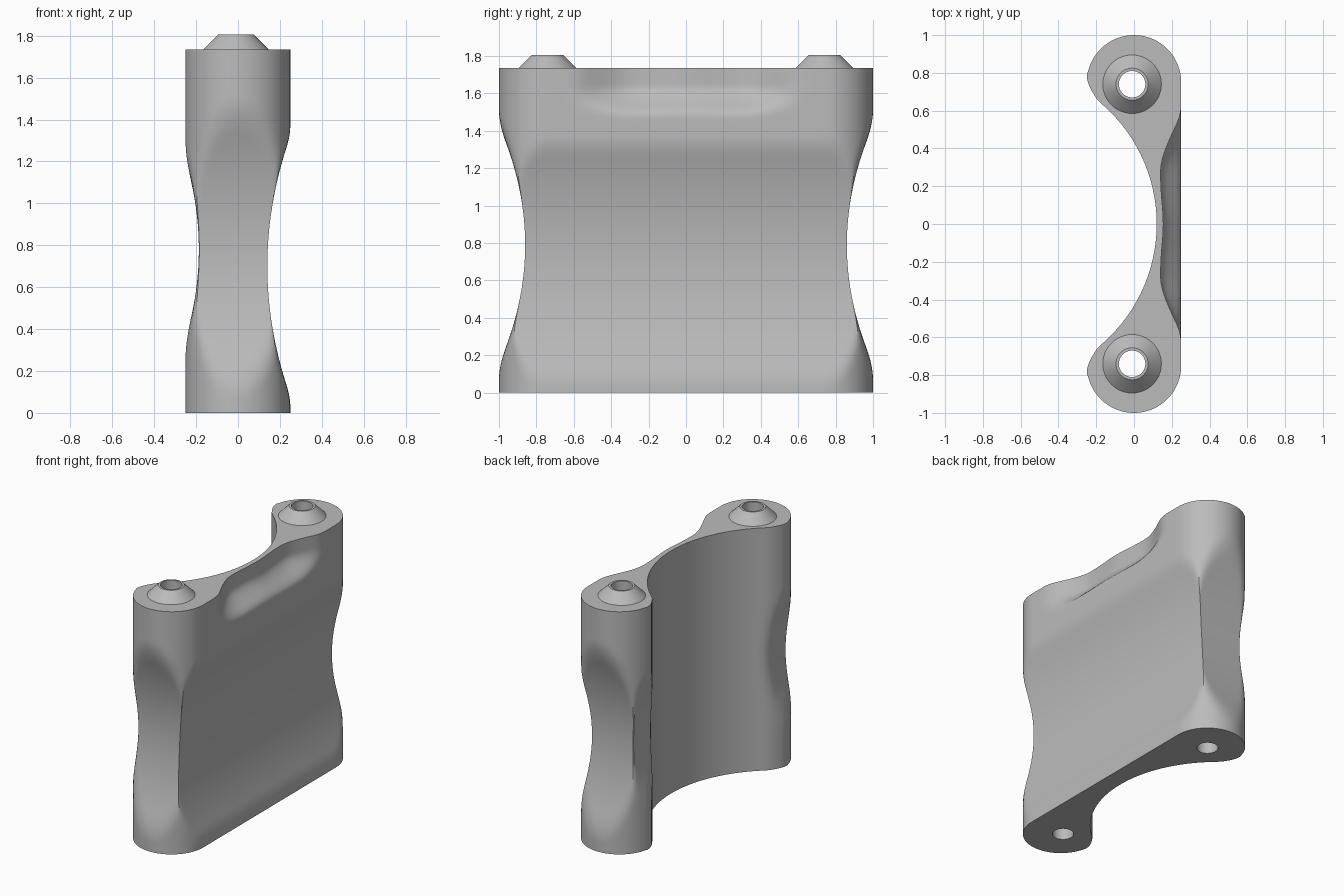
import bpy, bmesh, math

HEIGHT, RINGS = 1.735, 90
HOLE_X, HOLE_Y, HOLE_R = -0.01, 0.74, 0.07

old = bpy.data.objects.get("Cube")
if old:
    bpy.data.objects.remove(old, do_unlink=True)

grey = bpy.data.materials.new("plain grey")
grey.use_nodes = True
grey.diffuse_color = (0.5, 0.5, 0.5, 1)
grey.node_tree.nodes["Principled BSDF"].inputs["Base Color"].default_value = (0.5, 0.5, 0.5, 1)


def finish(name, bm):
    bmesh.ops.recalc_face_normals(bm, faces=bm.faces[:])
    mesh = bpy.data.meshes.new(name)
    bm.to_mesh(mesh)
    bm.free()
    mesh.materials.append(grey)
    obj = bpy.data.objects.new(name, mesh)
    bpy.context.collection.objects.link(obj)
    return obj


def activate(obj):
    bpy.ops.object.select_all(action='DESELECT')
    obj.select_set(True)
    bpy.context.view_layer.objects.active = obj


def smooth(obj):
    activate(obj)
    bpy.ops.object.shade_smooth_by_angle(angle=math.radians(30))


def soft_min(a, b, k):
    return min(a, b) - max(k - abs(a - b), 0) ** 2 / (4 * k)


def ease(a, b, v):
    t = min(max((v - a) / (b - a), 0), 1)
    return t * t * (3 - 2 * t)


# Plan outline, half of it: flat outer side, round end, hook, concave inner side
half = [(0.25, 0.75 * i / 24, False) for i in range(24)]
for i in range(31):
    a = math.radians(165 * i / 30)
    half.append((0.25 * math.cos(a), 0.75 + 0.25 * math.sin(a), False))
half += [(x, y, False) for x, y in
         [(-0.25, 0.79), (-0.247, 0.76), (-0.237, 0.73), (-0.221, 0.70), (-0.198, 0.663)]]
for i in range(25):
    y = 0.63 * (1 - i / 24)
    half.append((0.12 - 0.84 + math.sqrt(0.84 ** 2 - y * y), y, True))
outline = half + [(x, -y, inner) for x, y, inner in reversed(half[1:-1])]


def shaped(x, y, inner, z):
    """Narrow the outline with the waist scoops and the upper recess."""
    side = math.copysign(1, y)
    y = side * soft_min(abs(y), 0.86 + 0.345 * (z - 0.79) ** 2, 0.04)
    x = -soft_min(-x, 0.187 + 0.35 * (z - 0.78) ** 2, 0.03)
    if not inner:
        x = soft_min(x, 0.14 + 0.285 * (z - 0.7) ** 2, 0.02)
        rim = 0.14 + 0.14 * ease(0.27, 0.72, abs(y)) + 0.015 * math.exp(-(y / 0.15) ** 2)
        recess = 0.29 + (rim - 0.29) * ease(1.42, 1.64, z)
        x = soft_min(x, recess, 0.02)
    return x, y, z


# Body lofted upward through the shaped outlines
bm = bmesh.new()
rings = [[bm.verts.new(shaped(*p, HEIGHT * i / RINGS)) for p in outline]
         for i in range(RINGS + 1)]
n = len(outline)
for low, high in zip(rings, rings[1:]):
    for j in range(n):
        k = (j + 1) % n
        bm.faces.new((low[j], low[k], high[k], high[j]))
bm.faces.new(list(reversed(rings[0])))
bm.faces.new(rings[-1])
body = finish("body", bm)

for label, side in (("front", -1), ("back", 1)):
    # Bolt hole through the full height
    bpy.ops.mesh.primitive_cylinder_add(vertices=48, radius=HOLE_R, depth=3,
                                        location=(HOLE_X, side * HOLE_Y, 1))
    cutter = bpy.context.object
    cutter.name = label + "_hole_cutter"
    cutter.hide_render = True
    cut = body.modifiers.new(label + "_hole", 'BOOLEAN')
    cut.operation = 'DIFFERENCE'
    cut.solver = 'EXACT'
    cut.object = cutter
    activate(body)
    bpy.ops.object.modifier_apply(modifier=cut.name)
    bpy.data.objects.remove(cutter, do_unlink=True)

    # Conical boss around the hole
    bm = bmesh.new()
    profile = [(0.155, HEIGHT), (0.085, 1.805), (HOLE_R, 1.805), (HOLE_R, HEIGHT)]
    loops = []
    for r, z in profile:
        angles = [2 * math.pi * i / 48 for i in range(48)]
        loops.append([bm.verts.new((HOLE_X + r * math.cos(a),
                                    side * HOLE_Y + r * math.sin(a), z)) for a in angles])
    for a, b in zip(loops, loops[1:]):
        for j in range(48):
            k = (j + 1) % 48
            bm.faces.new((a[j], a[k], b[k], b[j]))
    smooth(finish(label + "_boss", bm))

smooth(body)
